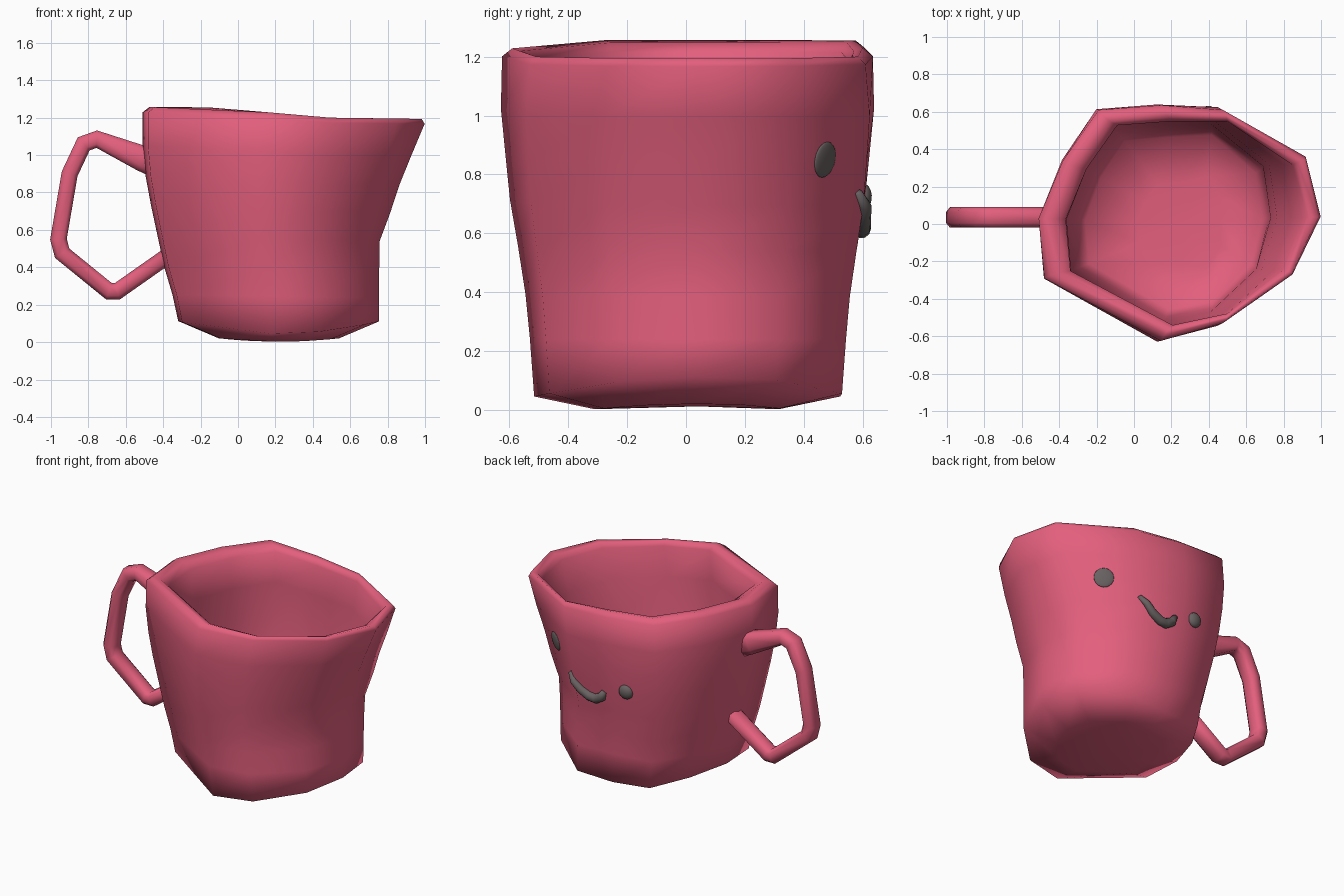
import bpy, bmesh, math
from mathutils import Vector
from mathutils.bvhtree import BVHTree

cube = bpy.data.objects.get("Cube")
if cube:
    bpy.data.objects.remove(cube, do_unlink=True)


def material(name, rgb):
    m = bpy.data.materials.new(name)
    m.use_nodes = True
    m.diffuse_color = (*rgb, 1)
    m.node_tree.nodes["Principled BSDF"].inputs["Base Color"].default_value = (*rgb, 1)
    return m


PINK = material("rose pink", (0.77, 0.115, 0.205))
DARK = material("charcoal", (0.14, 0.12, 0.12))


def finish(bm, name, mat, angle=100):
    bmesh.ops.recalc_face_normals(bm, faces=bm.faces)
    mesh = bpy.data.meshes.new(name)
    bm.to_mesh(mesh)
    bm.free()
    mesh.materials.append(mat)
    ob = bpy.data.objects.new(name, mesh)
    bpy.context.collection.objects.link(ob)
    bpy.ops.object.select_all(action='DESELECT')
    ob.select_set(True)
    bpy.context.view_layer.objects.active = ob
    bpy.ops.object.shade_smooth_by_angle(angle=math.radians(angle))
    return ob


def loft(bm, rings):
    """Skin a list of equal-length point rings and close both ends."""
    loops = [[bm.verts.new(p) for p in ring] for ring in rings]
    n = len(loops[0])
    for a, b in zip(loops, loops[1:]):
        for i in range(n):
            j = (i + 1) % n
            bm.faces.new((a[i], a[j], b[j], b[i]))
    for loop in (loops[0], loops[-1]):
        centre = bm.verts.new(sum((v.co for v in loop), Vector()) / n)
        for i in range(n):
            bm.faces.new((loop[i], loop[(i + 1) % n], centre))


# Cup: uneven rim outline, refitted to a new extent at each level
OUTLINE = [(0.99, 0.04), (0.91, 0.36), (0.47, 0.61), (0.14, 0.635), (-0.19, 0.61),
           (-0.38, 0.34), (-0.51, 0.03), (-0.48, -0.29), (0.14, -0.625),
           (0.47, -0.53), (0.84, -0.27)]


def rim_height(x):
    t = min(max((x + 0.25) / 0.8, 0), 1)
    return 1.26 - 0.058 * t * t * (3 - 2 * t) - 0.01 * max(x - 0.5, 0)


def ring(level, left, right, half):
    pts = []
    fullness = 0.055 * math.sqrt(max(1.5 - (right - left), 0) / 0.43)
    for x, y in OUTLINE:
        t = (x + 0.51) / 1.5
        bulge = fullness * math.sin(math.pi * t * t)
        px = left + t * (right - left) + bulge
        py = y / 0.63 * half
        if x > 0.3:
            py += math.copysign(0.5 * bulge, y)
        pts.append(Vector((px, py, level * rim_height(x))))
    return pts


def base_ring(scale, lift, curve):
    pts = ring(0, -0.32, 0.755, 0.52)
    for p in pts:
        p.x = 0.22 + (p.x - 0.22) * scale
        p.y *= scale
        p.z = lift + curve * ((p.x - 0.22) / 0.53) ** 2
    return pts


outer = [base_ring(0.6, 0.002, 0.05), base_ring(1, 0.045, 0.065),
         ring(0.2, -0.35, 0.755, 0.535), ring(0.32, -0.395, 0.755, 0.55),
         ring(0.45, -0.43, 0.757, 0.575), ring(0.58, -0.465, 0.815, 0.603),
         ring(0.7, -0.493, 0.862, 0.618), ring(0.83, -0.51, 0.925, 0.634),
         ring(0.975, -0.51, 0.998, 0.63)]
lip = [ring(0.997, -0.475, 0.982, 0.595), ring(0.99, -0.42, 0.935, 0.565),
       ring(0.965, -0.365, 0.9, 0.545)]
inner = [ring(0.8, -0.36, 0.84, 0.55), ring(0.6, -0.36, 0.765, 0.545),
         ring(0.4, -0.345, 0.73, 0.525), ring(0.2, -0.31, 0.72, 0.5),
         ring(0.11, -0.26, 0.68, 0.46), ring(0.085, 0.02, 0.46, 0.22)]
bm = bmesh.new()
loft(bm, outer + lip + inner)
bm.normal_update()
surface = BVHTree.FromBMesh(bm)
finish(bm, "cup", PINK)


def on_back(x, z):
    """Point and outward normal on the back wall."""
    point, normal, _, _ = surface.ray_cast(Vector((x, 3, z)), Vector((0, -1, 0)))
    return point, (normal if normal.y > 0 else -normal)


def sweep(name, path, radii, widths, sides, mat, power=1.0):
    """Mitred tube: radii lie in the bending plane, widths run along y."""
    rings = []
    for i, p in enumerate(path):
        before = (p - path[max(i - 1, 0)]).normalized()
        after = (path[min(i + 1, len(path) - 1)] - p).normalized()
        tangent = (before + after).normalized()
        miter = 1 / max(tangent.dot(after if after.length else before), 0.6)
        up = Vector((0, 1, 0)).cross(tangent).normalized()
        section = []
        for k in range(sides):
            a = math.tau * (k + 0.5) / sides
            c, s = (math.copysign(abs(f) ** power, f) for f in (math.cos(a), math.sin(a)))
            section.append(p + up * (c * radii[i] * miter) + Vector((0, s * widths[i], 0)))
        rings.append(section)
    bm = bmesh.new()
    loft(bm, rings)
    return finish(bm, name, mat)


# Handle
HANDLE = [(-0.43, 0.955), (-0.52, 0.985), (-0.755, 1.085), (-0.825, 1.06), (-0.9, 0.9),
          (-0.96, 0.55), (-0.94, 0.475), (-0.69, 0.272), (-0.645, 0.272), (-0.37, 0.465)]
thick = [0.085, 0.072] + [0.046] * 8
sweep("handle", [Vector((x, 0.035, z)) for x, z in HANDLE], thick,
      [0.058] * len(HANDLE), 8, PINK, 0.7)

# Mouth
SMILE = [(0.45, 0.74), (0.41, 0.695), (0.36, 0.65), (0.3, 0.62), (0.25, 0.615),
         (0.205, 0.64), (0.185, 0.68)]
swell = [0.013, 0.022, 0.027, 0.03, 0.031, 0.028, 0.018]
sweep("mouth", [on_back(x, z)[0] + Vector((0, 0.006, 0)) for x, z in SMILE],
      swell, swell, 10, DARK)

# Eyes: flattened balls lying on the wall
for name, x, z, radius, depth in (("left_eye", 0.635, 0.85, 0.062, 0.014),
                                  ("right_eye", 0.025, 0.72, 0.048, 0.03)):
    point, normal = on_back(x, z)
    bm = bmesh.new()
    bmesh.ops.create_uvsphere(bm, u_segments=20, v_segments=10, radius=1)
    eye = finish(bm, name, DARK)
    eye.location = point
    eye.scale = (radius, radius, depth)
    eye.rotation_euler = normal.to_track_quat('Z', 'Y').to_euler()
